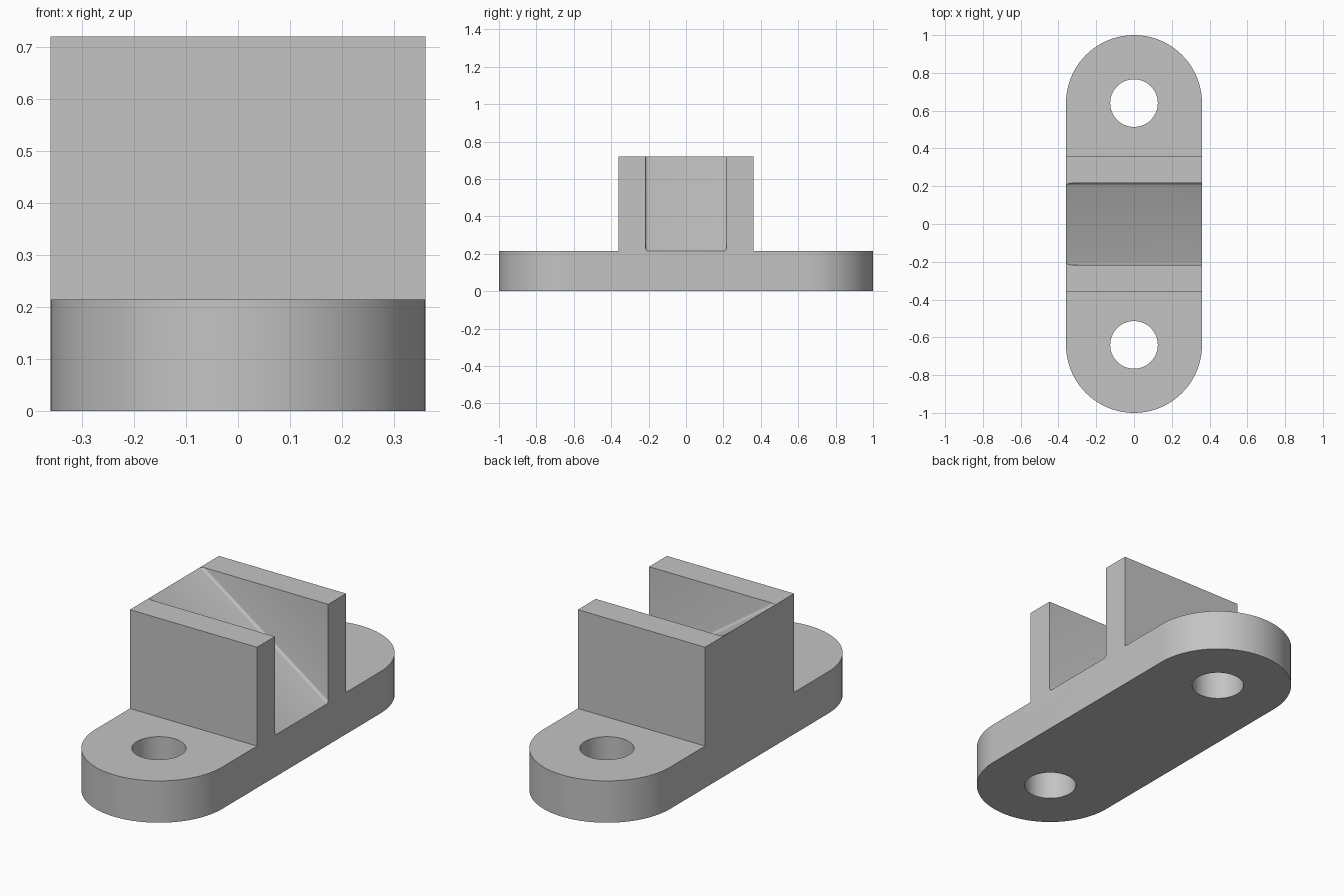
import bpy, bmesh
from math import pi, sin, cos
from mathutils import Vector

if "Cube" in bpy.data.objects:
    bpy.data.objects.remove(bpy.data.objects["Cube"], do_unlink=True)

R = 0.36        # half width and end radius
END = 0.64      # centre of each rounded end
BASE = 0.214    # plate thickness
TOP = 0.72      # full height
SLOT = 0.216    # half width of the channel
HOLE = 0.126

grey = bpy.data.materials.new("plain grey")
grey.use_nodes = True
colour = (0.55, 0.55, 0.55, 1)
grey.diffuse_color = colour
grey.node_tree.nodes["Principled BSDF"].inputs["Base Color"].default_value = colour


def prism(name, points, depth, round_edges=None, radius=0.0):
    """Extrude a closed outline along a vector, rounding chosen edges."""
    bm = bmesh.new()
    face = bm.faces.new([bm.verts.new(p) for p in points])
    out = bmesh.ops.extrude_face_region(bm, geom=[face])
    moved = [v for v in out["geom"] if isinstance(v, bmesh.types.BMVert)]
    bmesh.ops.translate(bm, verts=moved, vec=Vector(depth))
    bmesh.ops.recalc_face_normals(bm, faces=bm.faces)
    if round_edges:
        bmesh.ops.bevel(bm, geom=[e for e in bm.edges if round_edges(e)],
                        offset=radius, segments=4, profile=0.5, affect='EDGES')
    mesh = bpy.data.meshes.new(name)
    bm.to_mesh(mesh)
    bm.free()
    mesh.materials.append(grey)
    obj = bpy.data.objects.new(name, mesh)
    bpy.context.collection.objects.link(obj)
    return obj


def arc(cy, radius, start, sweep, steps, z):
    return [(radius * cos(start + sweep * i / steps),
             cy + radius * sin(start + sweep * i / steps), z)
            for i in range(steps + 1)]


def combine(target, tool, operation):
    mod = target.modifiers.new(operation.lower(), 'BOOLEAN')
    mod.object, mod.operation, mod.solver = tool, operation, 'EXACT'
    bpy.context.view_layer.objects.active = target
    bpy.ops.object.modifier_apply(modifier=mod.name)
    bpy.data.objects.remove(tool, do_unlink=True)


# Plate with round ends and two bolt holes
bracket = prism("bracket", arc(END, R, 0, pi, 48, 0) + arc(-END, R, pi, pi, 48, 0),
                (0, 0, BASE))
for y in (-END, END):
    circle = arc(y, HOLE, 0, 2 * pi, 64, -0.1)[:-1]
    combine(bracket, prism("hole_cutter", circle, (0, 0, 0.5)), 'DIFFERENCE')

# Block with a sloping channel, high at -x and low at +x
block = prism("block", [(-R, -R, BASE), (R, -R, BASE), (R, R, BASE), (-R, R, BASE)],
              (0, 0, TOP - BASE))
slope = (TOP - BASE) / (2 * R)
far = 0.6


def ramp_z(x):
    return BASE + slope * (R - x)


outline = [(-far, -SLOT, ramp_z(-far)), (far, -SLOT, ramp_z(far)),
           (far, -SLOT, 1.2), (-far, -SLOT, 1.2)]


def is_ramp_side(edge):
    a, b = (v.co for v in edge.verts)
    return abs(a.y - b.y) < 0.001 and abs(a.x - b.x) > 0.5 and abs(a.z - b.z) > 0.1


channel = prism("channel_cutter", outline, (0, 2 * SLOT, 0), is_ramp_side, 0.014)
combine(block, channel, 'DIFFERENCE')
combine(bracket, block, 'UNION')

# Smooth round walls, crisp corners
bpy.ops.object.select_all(action='DESELECT')
bracket.select_set(True)
bpy.context.view_layer.objects.active = bracket
bpy.ops.object.shade_smooth_by_angle(angle=pi / 6)
